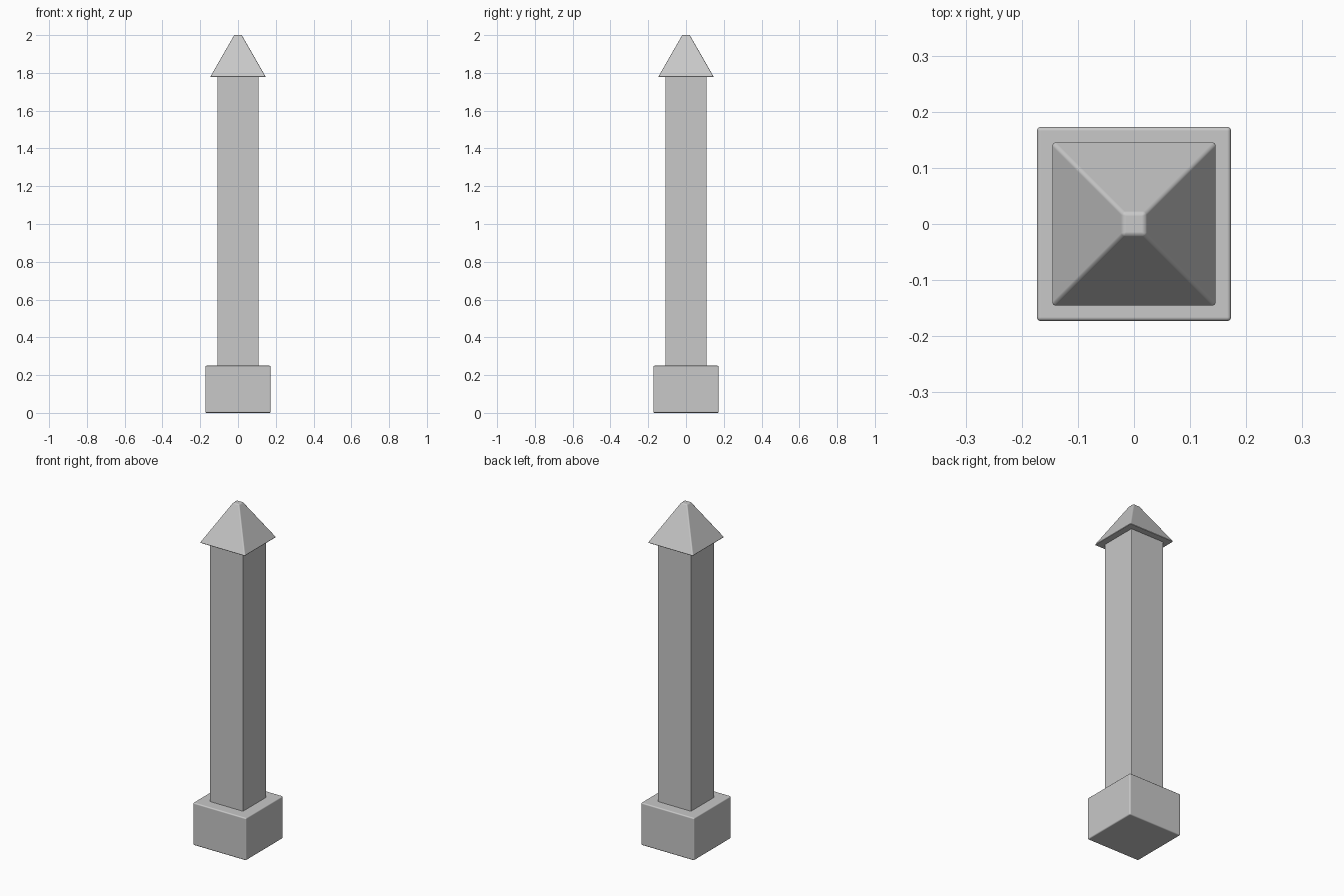
import bpy
import math

cube = bpy.data.objects.get("Cube")
if cube:
    bpy.data.objects.remove(cube, do_unlink=True)

# One plain stone colour
stone = bpy.data.materials.new("grey_stone")
stone.use_nodes = True
grey = (0.58, 0.58, 0.58, 1)
stone.diffuse_color = grey
stone.node_tree.nodes["Principled BSDF"].inputs["Base Color"].default_value = grey


def square_block(name, bottom_half, top_half, z0, z1, edge):
    """Square frustum with softly rounded edges."""
    bpy.ops.mesh.primitive_cone_add(
        vertices=4,
        radius1=bottom_half * math.sqrt(2),
        radius2=top_half * math.sqrt(2),
        depth=z1 - z0,
        location=(0, 0, (z0 + z1) / 2),
        rotation=(0, 0, math.pi / 4),
    )
    block = bpy.context.object
    block.name = name
    bpy.ops.object.transform_apply(location=True, rotation=True, scale=True)
    block.data.materials.append(stone)
    bpy.ops.object.shade_smooth()
    bevel = block.modifiers.new("rounded_edges", "BEVEL")
    bevel.width = edge
    bevel.segments = 3
    bevel.limit_method = "ANGLE"
    bevel.harden_normals = True
    return block


# Plinth, tall shaft and pyramid cap
square_block("plinth", 0.173, 0.173, 0, 0.25, 0.007)
square_block("shaft", 0.109, 0.109, 0.23, 1.8, 0.003)
square_block("pyramid_cap", 0.148, 0.02, 1.777, 2.0, 0.006)
